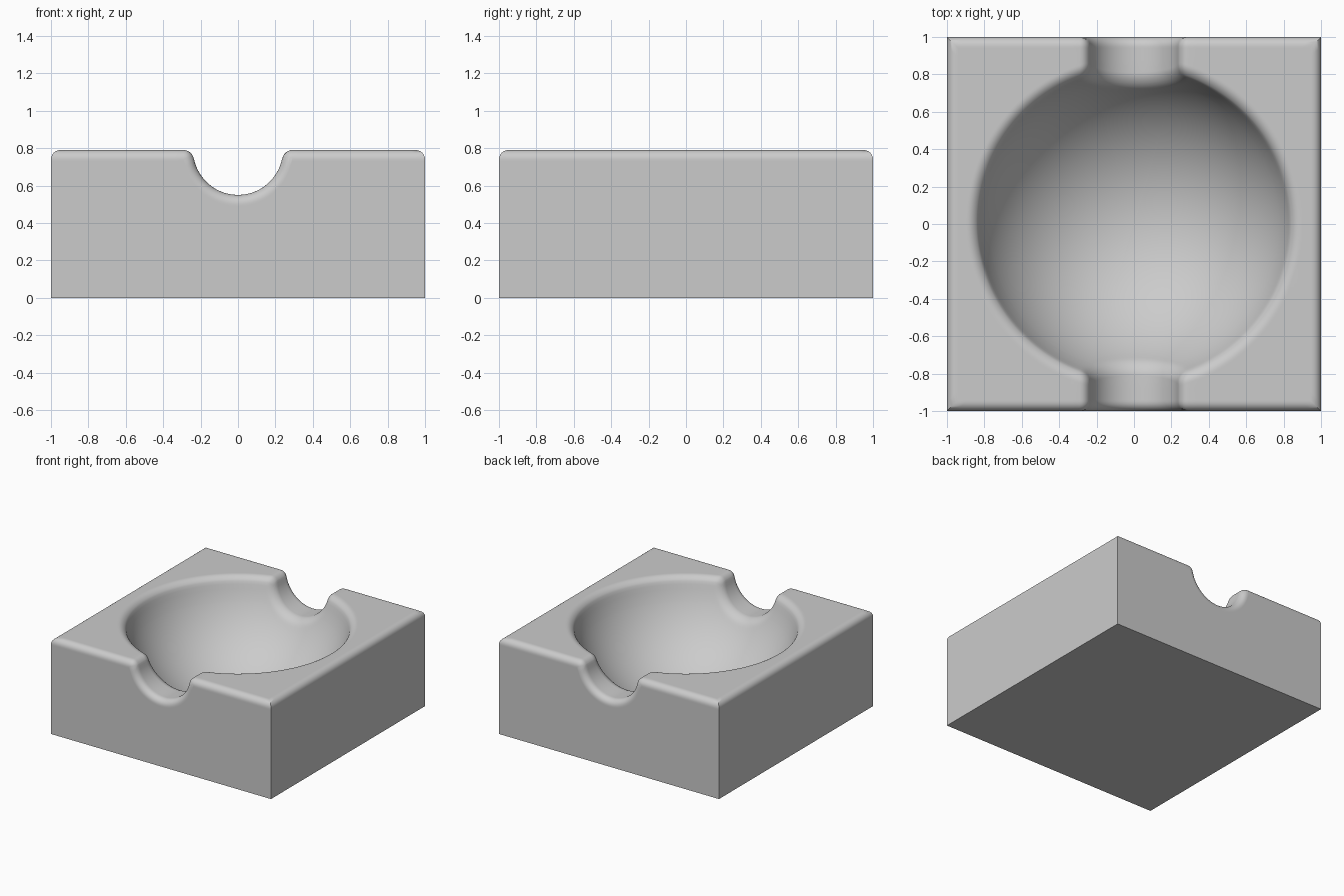
import bpy, bmesh, math
from mathutils import Vector, Matrix

default = bpy.data.objects.get("Cube")
if default:
    bpy.data.objects.remove(default)

TOP, ROUND = 0.79, 0.05              # block height, edge rounding
BOWL_R, BOWL_Z = 0.86, 0.97          # spherical bowl
GROOVE_R = 0.24                      # half-round notch along y
RIM = math.sqrt(BOWL_R**2 - (BOWL_Z - TOP)**2)


def outside(x, y, z):
    """Signed distance to the carved block with all upper edges rounded."""
    cuts = (z - TOP,
            BOWL_R - math.sqrt(x*x + y*y + (z - BOWL_Z)**2),
            GROOVE_R - math.hypot(x, z - TOP),
            max(abs(x), abs(y)) - 1)
    blend = math.sqrt(sum(max(c + ROUND, 0)**2 for c in cuts))
    return min(-ROUND, max(cuts)) + blend


def surface_height(x, y):
    low, high = 0.0, TOP
    for _ in range(30):
        mid = (low + high) / 2
        if outside(x, y, mid) <= 1e-6:
            low = mid
        else:
            high = mid
    return low


# Spacing across a rounded edge, and across one side of the block
fillet = [ROUND * (1 - math.cos(math.radians(a))) for a in range(0, 91, 15)]
margin = ROUND * 1.2
half = [GROOVE_R * math.sin(math.radians(a)) for a in range(0, 79, 6)]
half += [GROOVE_R + d for d in fillet]
last = half[-1]
half += [last + (1 - last) * k / 14 for k in range(1, 15)]
side = [-x for x in reversed(half[1:])] + half[:-1]


def ray(x, grooved):
    """Plan points from the bowl middle, over its rim, to the block side."""
    s = abs(x)
    px = s if s <= last else last + (RIM / math.sqrt(2) - last) * (s - last) / (1 - last)
    drop = math.sqrt(max(0, GROOVE_R**2 - px*px)) if grooved else 0
    py = math.sqrt(BOWL_R**2 - px*px - (BOWL_Z - TOP + drop)**2)
    rim, edge = Vector((math.copysign(px, x), py)), Vector((x, 1))
    inner = rim * (1 - margin / rim.length)
    span = (edge - rim).length
    points = [inner * math.sin(math.pi / 2 * k / 18) for k in range(1, 19)]
    points += [rim * (1 - d / rim.length) for d in reversed(fillet)]
    start, end = margin / span, 1 - margin / (1 - py)
    steps = [d / span for d in fillet[1:]]
    steps += [start, (start + end) / 2, end]
    steps += [1 - d / (1 - py) for d in reversed(fillet)]
    return points + [rim.lerp(edge, t) for t in steps]


# Carved block: rays around the bowl, then walls and base
bm = bmesh.new()
columns = []
for quarter in range(4):
    turn = Matrix.Rotation(-quarter * math.pi / 2, 2)
    for x in side:
        points = [turn @ p for p in ray(x, quarter % 2 == 0)]
        column = [bm.verts.new((p.x, p.y, surface_height(p.x, p.y))) for p in points]
        rim_z, p = column[-1].co.z, points[-1]
        column += [bm.verts.new((p.x, p.y, z)) for z in (rim_z - 0.01, 0)]
        columns.append(column)

centre = bm.verts.new((0, 0, BOWL_Z - BOWL_R))
for i, a in enumerate(columns):
    b = columns[(i + 1) % len(columns)]
    bm.faces.new((centre, a[0], b[0]))
    for k in range(len(a) - 1):
        bm.faces.new((a[k], a[k + 1], b[k + 1], b[k]))
bm.faces.new([c[-1] for c in columns])
bmesh.ops.recalc_face_normals(bm, faces=bm.faces)

mesh = bpy.data.meshes.new("carved_block")
bm.to_mesh(mesh)
bm.free()
block = bpy.data.objects.new("carved_block", mesh)
bpy.context.collection.objects.link(block)

# Plain grey finish
grey = bpy.data.materials.new("light_grey")
grey.use_nodes = True
grey.diffuse_color = (0.6, 0.6, 0.6, 1)
grey.node_tree.nodes["Principled BSDF"].inputs["Base Color"].default_value = (0.6, 0.6, 0.6, 1)
mesh.materials.append(grey)

bpy.ops.object.select_all(action="DESELECT")
block.select_set(True)
bpy.context.view_layer.objects.active = block
bpy.ops.object.shade_smooth_by_angle(angle=math.radians(40))
